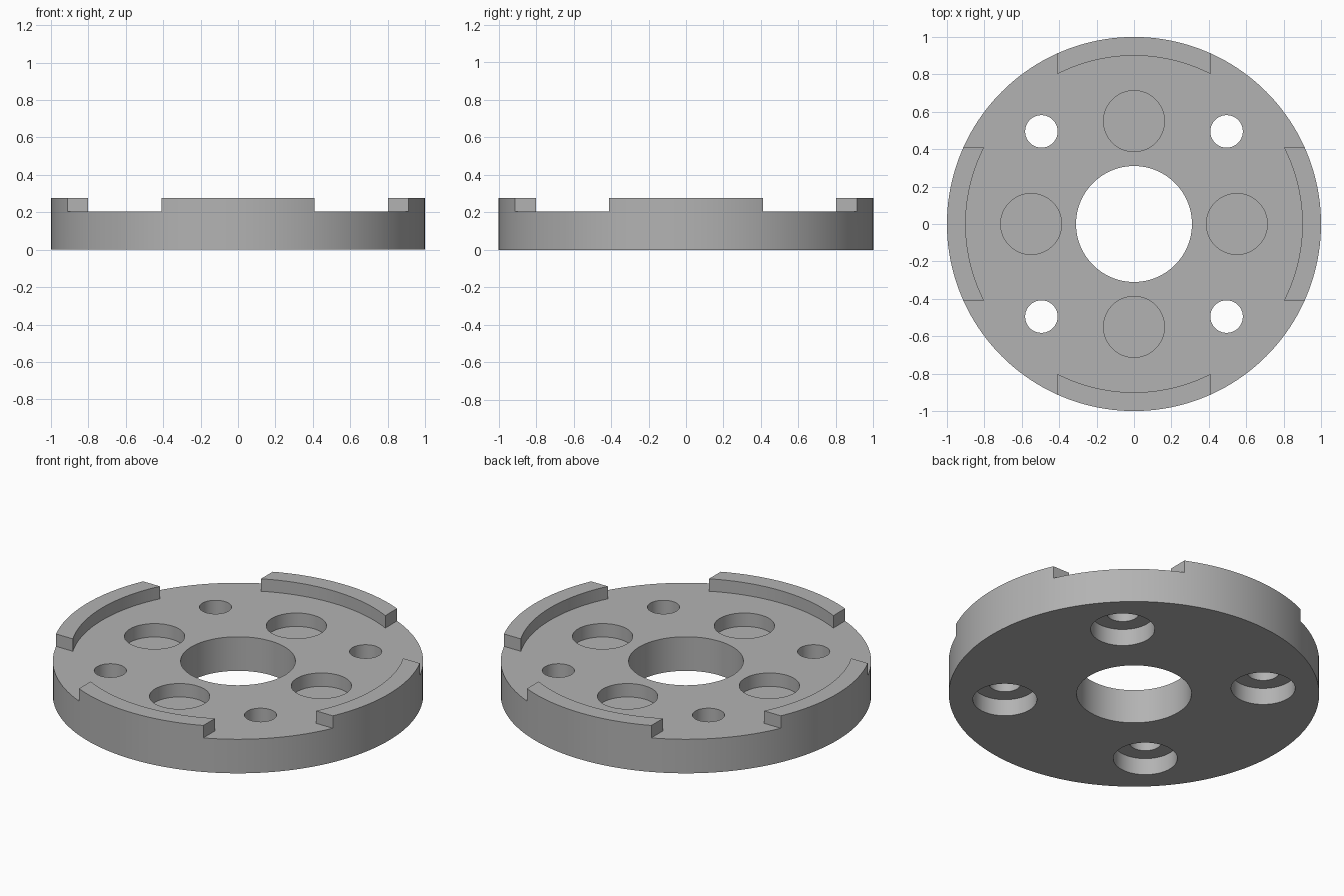
import bpy, bmesh, math

if "Cube" in bpy.data.objects:
    bpy.data.objects.remove(bpy.data.objects["Cube"])

BASE_TOP, LIP_TOP = 0.203, 0.277
LIP_HALF, LIP_INNER = 0.41, 0.90

grey = bpy.data.materials.new("plain grey")
grey.diffuse_color = (0.45, 0.45, 0.45, 1)
grey.use_nodes = True
grey.node_tree.nodes["Principled BSDF"].inputs["Base Color"].default_value = grey.diffuse_color


def circle(r, n, cx=0, cy=0):
    return [(cx + r * math.cos(2 * math.pi * i / n),
             cy + r * math.sin(2 * math.pi * i / n)) for i in range(n)]


def prism(name, outline, z0, z1):
    """Extrude a counter-clockwise outline from z0 to z1."""
    bm = bmesh.new()
    face = bm.faces.new([bm.verts.new((x, y, z0)) for x, y in outline])
    top = bmesh.ops.extrude_face_region(bm, geom=[face])["geom"]
    bmesh.ops.translate(bm, vec=(0, 0, z1 - z0),
                        verts=[v for v in top if isinstance(v, bmesh.types.BMVert)])
    bmesh.ops.recalc_face_normals(bm, faces=bm.faces)
    mesh = bpy.data.meshes.new(name)
    bm.to_mesh(mesh)
    bm.free()
    mesh.materials.append(grey)
    obj = bpy.data.objects.new(name, mesh)
    bpy.context.collection.objects.link(obj)
    return obj


def cut(target, outline, z0, z1):
    cutter = prism("cutter", outline, z0, z1)
    cutter.hide_render = True
    mod = target.modifiers.new("cut", "BOOLEAN")
    mod.operation, mod.solver, mod.object = "DIFFERENCE", "EXACT", cutter
    bpy.context.view_layer.objects.active = target
    bpy.ops.object.modifier_apply(modifier=mod.name)
    bpy.data.objects.remove(cutter)


# full disc
plate = prism("flange_plate", circle(1, 160), 0, LIP_TOP)

# recess that leaves four straight-ended lips on the rim
half = math.asin(LIP_HALF / LIP_INNER)
recess = []
for q in range(4):
    a = q * math.pi / 2
    recess += [(LIP_INNER * math.cos(a + half * t / 12),
                LIP_INNER * math.sin(a + half * t / 12)) for t in range(-12, 13)]
    for x, y in ((1.2, LIP_HALF), (1.2, 1.2), (LIP_HALF, 1.2)):
        recess.append((x * math.cos(a) - y * math.sin(a),
                       x * math.sin(a) + y * math.cos(a)))
cut(plate, recess, BASE_TOP, 0.5)

# central bore
cut(plate, circle(0.31, 96), -0.1, 0.4)

for q in range(4):
    a = q * math.pi / 2
    # blind round pocket in the top
    cut(plate, circle(0.163, 64, 0.55 * math.cos(a), 0.55 * math.sin(a)),
        BASE_TOP - 0.08, 0.4)
    # bolt hole with a wide counterbore underneath
    b = a + math.pi / 4
    x, y = 0.7 * math.cos(b), 0.7 * math.sin(b)
    cut(plate, circle(0.087, 48, x, y), -0.1, 0.4)
    cut(plate, circle(0.173, 64, x, y), -0.1, 0.1)

# smooth round walls, sharp edges
bpy.ops.object.select_all(action="DESELECT")
plate.select_set(True)
bpy.context.view_layer.objects.active = plate
bpy.ops.object.shade_smooth_by_angle(angle=math.radians(30))
